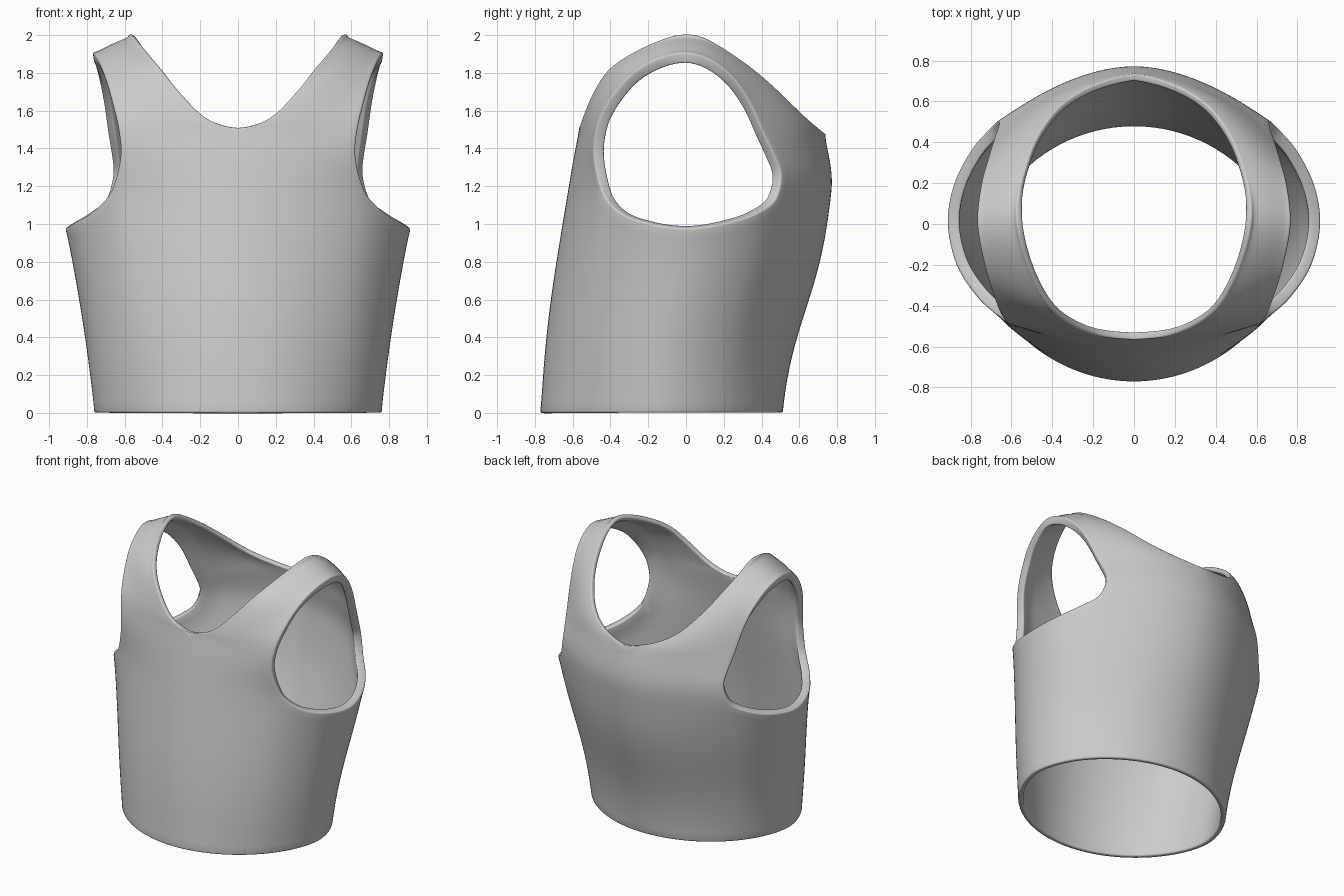
import bpy, bmesh, math
from mathutils import Vector as V

if "Cube" in bpy.data.objects:
    bpy.data.objects.remove(bpy.data.objects["Cube"])

SUB, COLS, ROWS = 6, 16, 18

# Each row: inner edge point (centre line or neckline), armhole edge point
ROWS_DATA = [
    ((0, -.64, 1.10), (.67, -.448, 1.18)),
    ((0, -.602, 1.32), (.622, -.49, 1.36)),
    ((0, -.565, 1.51), (.635, -.475, 1.51)),
    ((.17, -.548, 1.56), (.66, -.43, 1.62)),
    ((.32, -.485, 1.71), (.69, -.35, 1.73)),
    ((.445, -.36, 1.865), (.73, -.22, 1.845)),
    ((.58, 0, 2.018), (.77, 0, 1.915)),
    ((.53, .27, 1.885), (.75, .20, 1.83)),
    ((.455, .46, 1.735), (.715, .33, 1.66)),
    ((.30, .63, 1.57), (.69, .41, 1.48)),
    ((0, .737, 1.48), (.67, .47, 1.36)),
    ((0, .78, 1.26), (.663, .505, 1.26)),
    ((0, .767, 1.10), (.70, .475, 1.13)),
]
UNDERARM = [(.77, -.355, 1.065), (.87, -.2, 1.005), (.914, 0, .978),
            (.885, .19, 1.0), (.80, .36, 1.05)]


def spline(pts, before=None, after=None):
    """Catmull-Rom through pts, with optional ghost end points."""
    pts = [V(p) for p in pts]
    a = V(before) if before else pts[0] * 2 - pts[1]
    b = V(after) if after else pts[-1] * 2 - pts[-2]
    q = [a] + pts + [b]
    out = []
    for i in range(1, len(q) - 2):
        p0, p1, p2, p3 = q[i - 1:i + 3]
        for k in range(SUB):
            t = k / SUB
            out.append(.5 * (2 * p1 + (p2 - p0) * t + (2 * p0 - 5 * p1 + 4 * p2 - p3) * t * t
                             + (3 * p1 - p0 - 3 * p2 + p3) * t ** 3))
    return out + [pts[-1]]


def relax(curve, n):
    """Even out a curve, keeping its ends."""
    for _ in range(n):
        curve = ([curve[0]] + [(a + b * 2 + c) / 4 for a, b, c in zip(curve, curve[1:], curve[2:])]
                 + [curve[-1]])
    return curve


def flip(p):
    return (-p[0], p[1], p[2])


def add_grid(bm, grid):
    vs = [[bm.verts.new(p) for p in row] for row in grid]
    for r0, r1 in zip(vs, vs[1:]):
        for j in range(len(r0) - 1):
            bm.faces.new((r0[j], r0[j + 1], r1[j + 1], r1[j]))


# Edge curves: centre front, neckline, centre back; and the armhole loop
inner = [r[0] for r in ROWS_DATA]
arm = [r[1] for r in ROWS_DATA]
neck = relax(spline(inner[2:11], flip(inner[3]), flip(inner[9])), 3)
inner_curve = spline(inner[:3])[:-1] + neck + spline(inner[10:])[1:]
arm_curve = relax(spline(arm, UNDERARM[0], UNDERARM[-1]), 3)
under_curve = spline([arm[0]] + UNDERARM + [arm[-1]], arm[1], arm[-2])

# Upper panel: chest, strap and back swept between the two edges
powers = [V((1.3 + .5 * (1 - min(1, a.x / .57)), 0, 0)) for a in inner_curve]
upper = []
for a, b, p in zip(inner_curve, arm_curve, relax(powers, 8)):
    row = []
    for j in range(COLS + 1):
        s = j / COLS
        e = s ** p.x
        row.append(V((a.x + (b.x - a.x) * s, a.y + (b.y - a.y) * e, a.z + (b.z - a.z) * e)))
    upper.append(row)

# Lower body: rounded hem lofted up to the chest and underarm line
top = upper[0] + under_curve[1:-1] + upper[-1][::-1]
lower = []
for i in range(ROWS + 1):
    t = i / ROWS
    row = []
    for q in top:
        a = math.atan2(q.x / .9, -(q.y - .03) / .72)
        c = math.cos(a)
        depth = abs(c) ** (1.15 if c > 0 else 1.1)
        hem = V((.76 * math.sin(a), -.13 - math.copysign(.642 * depth, c), 0))
        if q.x == 0:
            hem.x = 0
        w = .5 + .5 * q.y / .76
        dy = -.022 * (1 - w) * math.sin(math.pi * t) - .02 * w * math.sin(2 * math.pi * t)
        row.append(hem.lerp(q, t) + V((-.012 * q.x * math.sin(math.pi * t), dy, 0)))
    lower.append(row)

bm = bmesh.new()
add_grid(bm, upper)
add_grid(bm, lower)
bmesh.ops.remove_doubles(bm, verts=bm.verts, dist=.0005)

# Smooth the surface; centre line stays on x = 0, open edges stay put
for _ in range(14):
    rim = {v for v in bm.verts if any(e.is_boundary and max(abs(u.co.x) for u in e.verts) > 1e-5
                                      for e in v.link_edges)}
    new = {}
    for v in bm.verts:
        if v not in rim:
            pts = [e.other_vert(v).co for e in v.link_edges]
            if v.co.x < 1e-5:
                pts += [V(flip(p)) for p in pts if p.x > 1e-5]
            new[v] = v.co.lerp(sum(pts, V()) / len(pts), .5)
    for v, co in new.items():
        v.co = co

# Wall is thicker around the armholes
loop = arm_curve + under_curve
weights = [max(0, 1 - min((v.co - p).length for p in loop) / .12) for v in bm.verts]
mesh = bpy.data.meshes.new("vest")
bm.to_mesh(mesh)
bm.free()
vest = bpy.data.objects.new("vest", mesh)
bpy.context.collection.objects.link(vest)
group = vest.vertex_groups.new(name="wall")
for i, w in enumerate(weights):
    group.add([i], w, 'REPLACE')

# Mirror, wall thickness and rounded rims
m = vest.modifiers.new("mirror", 'MIRROR')
m.use_clip = True
m.merge_threshold = .001
s = vest.modifiers.new("wall", 'SOLIDIFY')
s.thickness = .06
s.offset = -1
s.vertex_group = "wall"
s.thickness_vertex_group = .58
b = vest.modifiers.new("rims", 'BEVEL')
b.width = .011
b.segments = 3
b.limit_method = 'ANGLE'
b.angle_limit = math.radians(50)
b.use_clamp_overlap = False

bpy.context.view_layer.objects.active = vest
vest.select_set(True)
bpy.ops.object.shade_smooth_by_angle(angle=math.radians(50))
